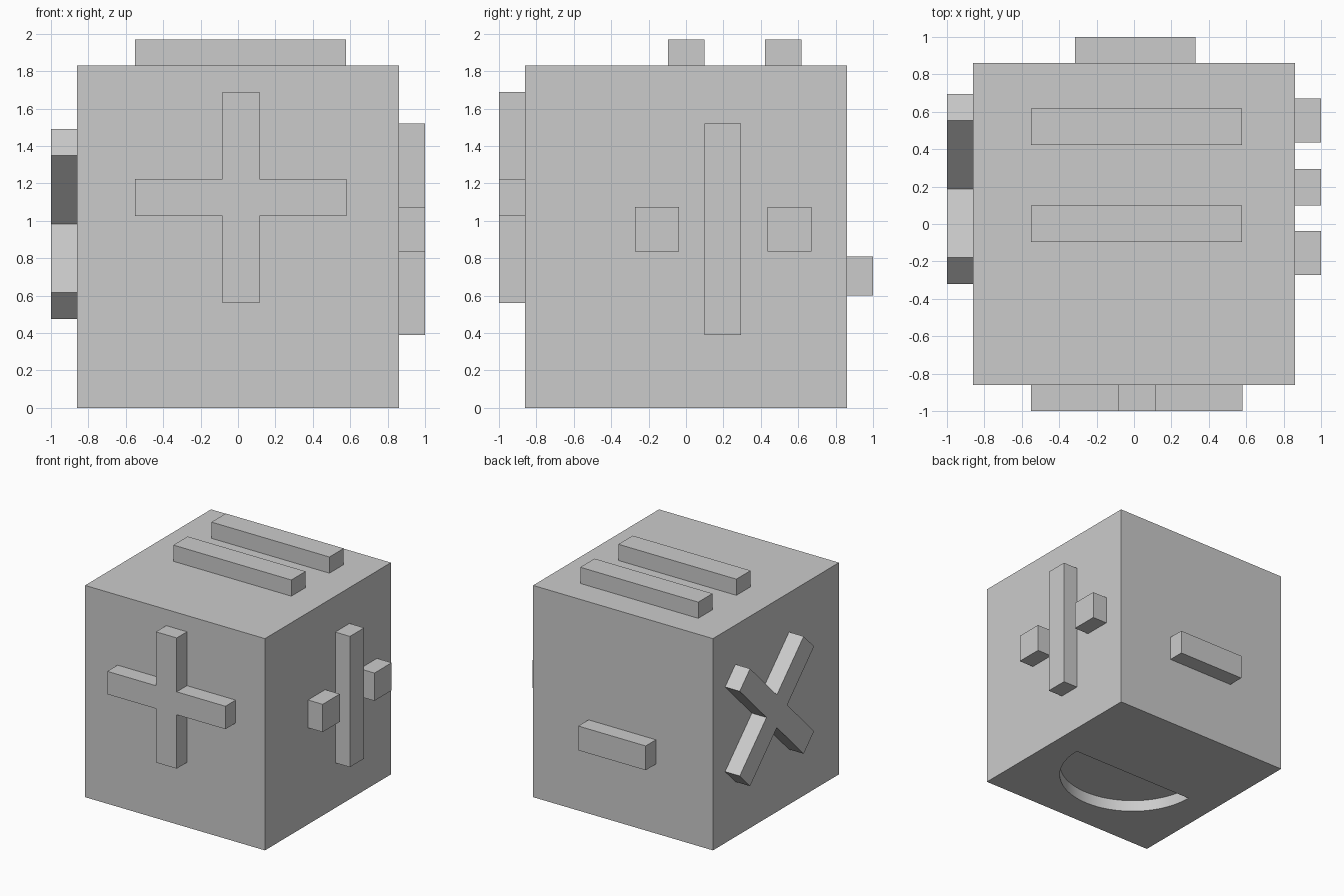
import bpy, bmesh, math
from mathutils import Matrix, Vector

cube = bpy.data.objects.get("Cube")
if cube:
    bpy.data.objects.remove(cube, do_unlink=True)

HALF, TOP, REACH, SINK = 0.86, 1.83, 0.14, 0.02

grey = bpy.data.materials.new("plain grey")
grey.use_nodes = True
colour = (0.6, 0.6, 0.6, 1)
grey.diffuse_color = colour
grey.node_tree.nodes["Principled BSDF"].inputs["Base Color"].default_value = colour


def prism(name, outline, origin, u, v, out, low, high):
    """Extrude a flat outline, drawn along u and v, from low to high along out."""
    u, v, out, origin = Vector(u), Vector(v), Vector(out), Vector(origin)
    bm = bmesh.new()
    base = [bm.verts.new(origin + u * a + v * b + out * low) for a, b in outline]
    face = bm.faces.new(base)
    extruded = bmesh.ops.extrude_face_region(bm, geom=[face])
    moved = [e for e in extruded["geom"] if isinstance(e, bmesh.types.BMVert)]
    bmesh.ops.translate(bm, vec=out * (high - low), verts=moved)
    bmesh.ops.recalc_face_normals(bm, faces=bm.faces)
    mesh = bpy.data.meshes.new(name)
    bm.to_mesh(mesh)
    bm.free()
    mesh.materials.append(grey)
    obj = bpy.data.objects.new(name, mesh)
    bpy.context.collection.objects.link(obj)
    return obj


def rect(a0, a1, b0, b1):
    return [(a0, b0), (a1, b0), (a1, b1), (a0, b1)]


def cross(ca, cb, length, width, angle=0.0):
    """Outline of an equal-armed cross."""
    l, w = length / 2, width / 2
    points = []
    for quarter in range(4):
        turn = Matrix.Rotation(angle + quarter * math.pi / 2, 2)
        for p in ((l, -w), (l, w), (w, w)):
            q = turn @ Vector(p)
            points.append((ca + q.x, cb + q.y))
    return points


X, Y, Z = (1, 0, 0), (0, 1, 0), (0, 0, 1)
SIDES = {
    "front": ((0, -HALF, 0), X, Z, (0, -1, 0)),
    "back": ((0, HALF, 0), X, Z, Y),
    "left": ((HALF, 0, 0), Y, Z, X),
    "right": ((-HALF, 0, 0), Y, Z, (-1, 0, 0)),
    "top": ((0, 0, TOP), X, Y, Z),
}

# Body with a half-round pocket in its underside
body = prism("body", rect(-HALF, HALF, -HALF, HALF), (0, 0, 0), X, Y, Z, 0, TOP)
arc = [math.pi + math.pi * i / 48 for i in range(49)]
half_disc = [(0.015 + 0.6 * math.cos(t), 0.6 * math.sin(t)) for t in arc]
cutter = prism("pocket_cutter", half_disc, (0, 0, 0), X, Y, Z, -0.1, 0.1)
cutter.hide_render = True
pocket = body.modifiers.new("pocket", "BOOLEAN")
pocket.operation = "DIFFERENCE"
pocket.solver = "EXACT"
pocket.object = cutter
bpy.ops.object.select_all(action="DESELECT")
bpy.context.view_layer.objects.active = body
body.select_set(True)
bpy.ops.object.modifier_apply(modifier="pocket")
bpy.data.objects.remove(cutter, do_unlink=True)
bpy.ops.object.shade_smooth_by_angle(angle=math.radians(30))

# Raised signs on each side
SIGNS = [
    ("plus_sign", "front", cross(0.015, 1.125, 1.13, 0.198)),
    ("minus_sign", "back", rect(-0.315, 0.33, 0.6, 0.81)),
    ("divide_bar", "left", rect(0.1, 0.295, 0.39, 1.52)),
    ("divide_dot_front", "left", rect(-0.272, -0.038, 0.835, 1.075)),
    ("divide_dot_back", "left", rect(0.435, 0.67, 0.835, 1.075)),
    ("times_sign", "right", cross(0.187, 0.983, 1.235, 0.2, math.pi / 4)),
    ("equals_bar_front", "top", rect(-0.55, 0.578, -0.097, 0.098)),
    ("equals_bar_back", "top", rect(-0.55, 0.578, 0.423, 0.618)),
]
for name, side, outline in SIGNS:
    prism(name, outline, *SIDES[side], -SINK, REACH)
